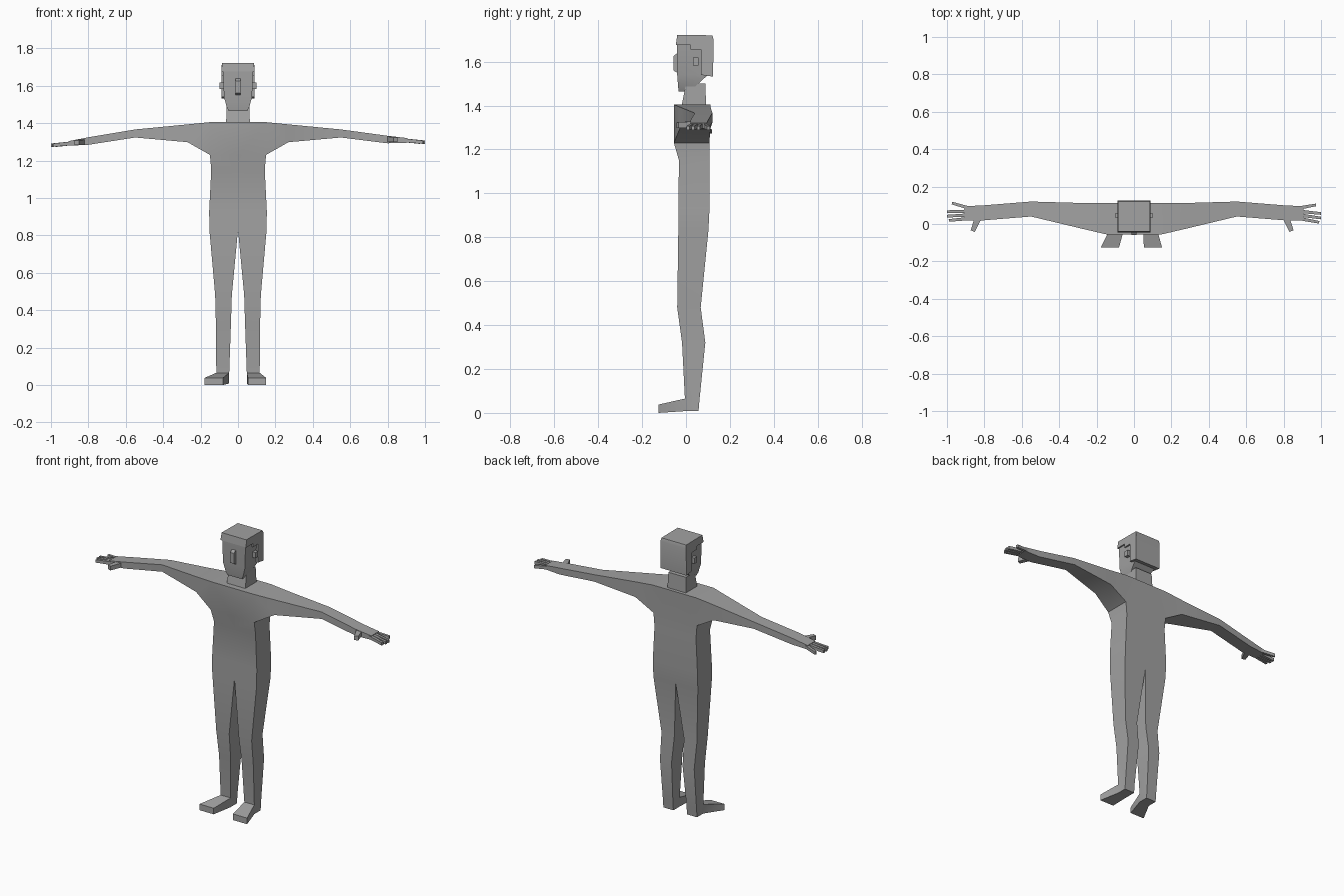
import bpy, bmesh, math
from mathutils import Vector

if "Cube" in bpy.data.objects:
    bpy.data.objects.remove(bpy.data.objects["Cube"])

grey = bpy.data.materials.new("plain grey")
grey.diffuse_color = (0.36, 0.36, 0.36, 1)
grey.use_nodes = True
grey.node_tree.nodes["Principled BSDF"].inputs["Base Color"].default_value = grey.diffuse_color


def finish(bm, name):
    bmesh.ops.remove_doubles(bm, verts=bm.verts, dist=0.0005)
    bmesh.ops.recalc_face_normals(bm, faces=bm.faces)
    me = bpy.data.meshes.new(name)
    bm.to_mesh(me)
    bm.free()
    ob = bpy.data.objects.new(name, me)
    bpy.context.collection.objects.link(ob)
    me.materials.append(grey)
    bpy.ops.object.select_all(action='DESELECT')
    ob.select_set(True)
    bpy.context.view_layer.objects.active = ob
    bpy.ops.object.shade_smooth_by_angle(angle=math.radians(30))
    return ob


def loft(bm, rings, start=True, end=True):
    """Skin a list of point rings."""
    vs = [[bm.verts.new(p) for p in r] for r in rings]
    n = len(vs[0])
    for a, b in zip(vs, vs[1:]):
        for i in range(n):
            j = (i + 1) % n
            bm.faces.new((a[i], a[j], b[j], b[i]))
    if start:
        bm.faces.new(vs[0])
    if end:
        bm.faces.new(vs[-1])


def flat(s, z, x0, x1, y0, y1):
    return [(s*x0, y0, z), (s*x1, y0, z), (s*x1, y1, z), (s*x0, y1, z)]


def across(s, x, y0, y1, z0, z1):
    return [(s*x, y0, z0), (s*x, y1, z0), (s*x, y1, z1), (s*x, y0, z1)]


def beam(bm, p, q, w, h, w2, h2):
    """Tapered horizontal bar from p to q."""
    p, q = Vector(p), Vector(q)
    d = q - p
    side = Vector((-d.y, d.x, 0)).normalized()
    up = Vector((0, 0, 1))
    loft(bm, [[c + side*a*ww/2 + up*b*hh/2
               for a, b in ((-1, -1), (1, -1), (1, 1), (-1, 1))]
              for c, ww, hh in ((p, w, h), (q, w2, h2))])


# body: legs, feet, torso and arms welded into one skin
bm = bmesh.new()
for s in (-1, 1):
    dz = 0.008 * s
    # leg
    loft(bm, [flat(s, *r) for r in (
        (0.83, 0, 0.153, -0.035, 0.102),
        (0.48, 0.033, 0.122, -0.04, 0.067),
        (0.32, 0.038, 0.118, -0.018, 0.088),
        (0.065, 0.047, 0.116, -0.005, 0.062),
        (0.008, 0.047, 0.116, -0.005, 0.057))], start=False)
    # foot, toes spread a little more on one side
    t0, t1 = (0.08, 0.178) if s < 0 else (0.053, 0.15)
    ankle = [(s*0.047, -0.005, 0.008), (s*0.116, -0.005, 0.008),
             (s*0.116, -0.005, 0.065), (s*0.047, -0.005, 0.065)]
    toes = [(s*t0, -0.125, 0), (s*t1, -0.125, 0),
            (s*t1, -0.125, 0.038), (s*t0, -0.125, 0.038)]
    loft(bm, [ankle, toes], start=False)
    # half of the torso
    loft(bm, [flat(s, *r) for r in (
        (0.83, 0, 0.153, -0.035, 0.102),
        (0.93, 0, 0.154, -0.035, 0.107),
        (1.15, 0, 0.143, -0.032, 0.106),
        (1.23, 0, 0.15, -0.055, 0.106),
        (1.405, 0, 0.15, -0.055, 0.112))], start=False)
    # arm and palm
    loft(bm, [
        [(s*0.15, -0.055, 1.23), (s*0.15, 0.106, 1.23),
         (s*0.15, 0.112, 1.405), (s*0.15, -0.055, 1.405)],
        across(s, 0.27, -0.027, 0.112, 1.298, 1.393),
        across(s, 0.55, 0.04, 0.12, 1.323, 1.366),
        across(s, 0.80, 0.02, 0.10, 1.288 + dz/2, 1.328 + dz/2),
        across(s, 0.905, 0.02, 0.095, 1.287 + dz, 1.312 + dz)], start=False)
bmesh.ops.remove_doubles(bm, verts=bm.verts, dist=0.0005)
# drop the faces left inside the joints
inner = [f for f in bm.faces if
         all(abs(v.co.x) < 0.001 for v in f.verts)
         or all(abs(abs(v.co.x) - 0.15) < 0.001 and v.co.z > 1.22 for v in f.verts)
         or all(abs(v.co.y + 0.005) < 0.001 and v.co.z < 0.07 for v in f.verts)]
bmesh.ops.delete(bm, geom=inner, context='FACES')
finish(bm, "body")

# fingers and thumb
for s, side in ((-1, "left"), (1, "right")):
    dz = 0.008 * s
    bm = bmesh.new()
    lift = 0.004 if s < 0 else -0.006
    for y0, y1, x1 in ((0.086, 0.108, 0.973), (0.068, 0.062, 1.0),
                       (0.048, 0.038, 1.0), (0.029, 0.015, 0.99)):
        beam(bm, (s*0.885, y0, 1.3 + dz), (s*x1, y1 + lift, 1.29 + dz),
             0.018, 0.02, 0.014, 0.018)
    x = 0.835 if s < 0 else 0.815
    beam(bm, (s*x, 0.03, 1.306 + dz), (s*(x + 0.027), -0.038, 1.303 + dz),
         0.035, 0.028, 0.024, 0.026)
    finish(bm, side + "_fingers")

# neck
bm = bmesh.new()
loft(bm, [flat(1, 1.39, -0.064, 0.064, -0.022, 0.092),
          flat(1, 1.50, -0.060, 0.060, 0.0, 0.088)])
finish(bm, "neck")

# face block narrowing to the chin
bm = bmesh.new()
loft(bm, [flat(1, *r) for r in (
    (1.465, -0.05, 0.05, -0.033, 0.0),
    (1.485, -0.06, 0.06, -0.036, 0.04),
    (1.54, -0.075, 0.075, -0.04, 0.1),
    (1.70, -0.081, 0.081, -0.041, 0.11))])
finish(bm, "head")

# stepped hair shell
bm = bmesh.new()
outline = ((-0.046, 1.677), (0.02, 1.677), (0.02, 1.655), (0.068, 1.655),
           (0.068, 1.54), (0.123, 1.532), (0.126, 1.70), (0.12, 1.72),
           (-0.04, 1.722))
loft(bm, [[(x - math.copysign(0.004, x) * (z > 1.71), y, z) for y, z in outline]
          for x in (-0.089, 0.089)])
finish(bm, "hair")

# nose
bm = bmesh.new()
profile = ((-0.035, 1.547), (-0.058, 1.56), (-0.058, 1.625), (-0.035, 1.642))
loft(bm, [[(x, y, z) for y, z in profile] for x in (-0.013, 0.013)])
finish(bm, "nose")

# ears
for s, side in ((-1, "left"), (1, "right")):
    bm = bmesh.new()
    loft(bm, [across(s, x, 0.032, 0.058, 1.583, 1.618) for x in (0.07, 0.098)])
    finish(bm, side + "_ear")
